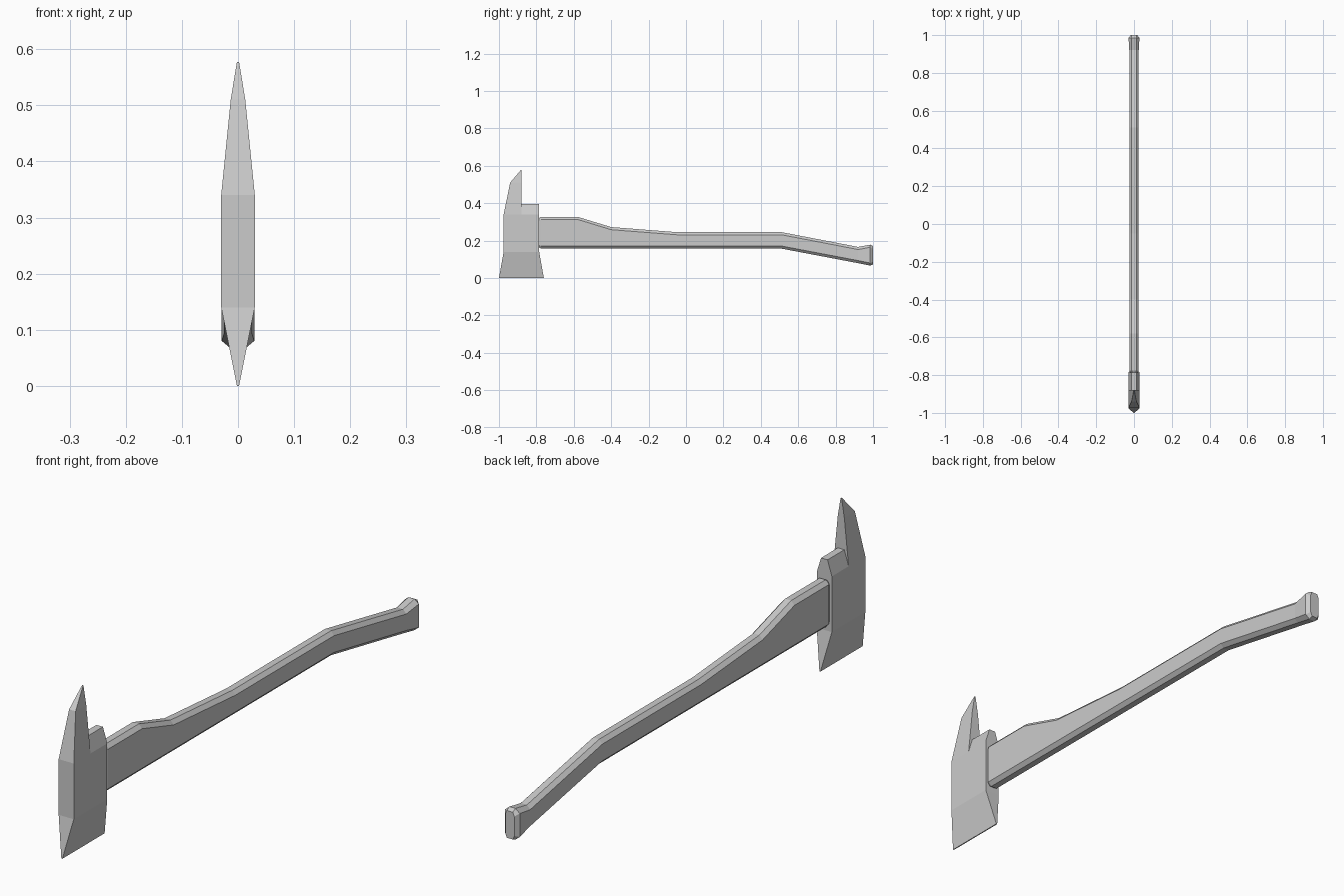
import bpy
import bmesh

default = bpy.data.objects.get("Cube")
if default:
    bpy.data.objects.remove(default, do_unlink=True)

grey = bpy.data.materials.new("plain grey")
grey.use_nodes = True
GREY = (0.6, 0.6, 0.6, 1)
grey.diffuse_color = GREY
grey.node_tree.nodes["Principled BSDF"].inputs["Base Color"].default_value = GREY


def loft(name, rings):
    """Skin a closed, flat-faced solid through rings of equal length."""
    bm = bmesh.new()
    loops = [[bm.verts.new(p) for p in ring] for ring in rings]
    n = len(loops[0])
    for a, b in zip(loops, loops[1:]):
        for i in range(n):
            j = (i + 1) % n
            bm.faces.new((a[i], a[j], b[j], b[i]))
    bm.faces.new(loops[0])
    bm.faces.new(loops[-1])
    bmesh.ops.recalc_face_normals(bm, faces=bm.faces)
    mesh = bpy.data.meshes.new(name)
    bm.to_mesh(mesh)
    bm.free()
    mesh.materials.append(grey)
    obj = bpy.data.objects.new(name, mesh)
    bpy.context.collection.objects.link(obj)
    return obj


def slab(z, front, back, half):
    """Horizontal rectangle, for the head."""
    return [(-half, front, z), (half, front, z), (half, back, z), (-half, back, z)]


def octagon(y, low, high, half, flat=0.012, cut=0.014):
    """Upright rectangle with chamfered corners, for the handle."""
    side = [(flat, low), (half, low + cut), (half, high - cut), (flat, high)]
    outline = side + [(-x, z) for x, z in reversed(side)]
    return [(x, y, z) for x, z in outline]


# Head: flared cutting blade, square body, pointed spike and chamfered tab
FRONT, BACK, STEP, HALF = -0.975, -0.785, -0.88, 0.03
loft("axe_blade", [slab(0, -1, -0.76, 0.002),
                   slab(0.14, FRONT, BACK, HALF),
                   slab(0.34, FRONT, BACK, HALF)])
loft("axe_spike", [slab(0.34, FRONT, STEP, HALF),
                   slab(0.51, -0.94, STEP, 0.013),
                   slab(0.577, -0.883, STEP, 0.002)])
loft("axe_tab", [slab(0.34, STEP, BACK, HALF),
                 slab(0.395, STEP, BACK, 0.013)])

# Handle: chamfered shaft with a deep shoulder, bent grip and flared end
SHAFT = 0.025
loft("handle", [octagon(-0.79, 0.165, 0.319, 0.018, 0.01),
                octagon(-0.775, 0.157, 0.327, SHAFT),
                octagon(-0.58, 0.157, 0.327, SHAFT),
                octagon(-0.40, 0.157, 0.272, SHAFT),
                octagon(-0.05, 0.157, 0.245, SHAFT),
                octagon(0.51, 0.157, 0.245, SHAFT),
                octagon(0.92, 0.079, 0.166, SHAFT),
                octagon(0.985, 0.066, 0.178, 0.029),
                octagon(1.0, 0.072, 0.17, 0.018)])
